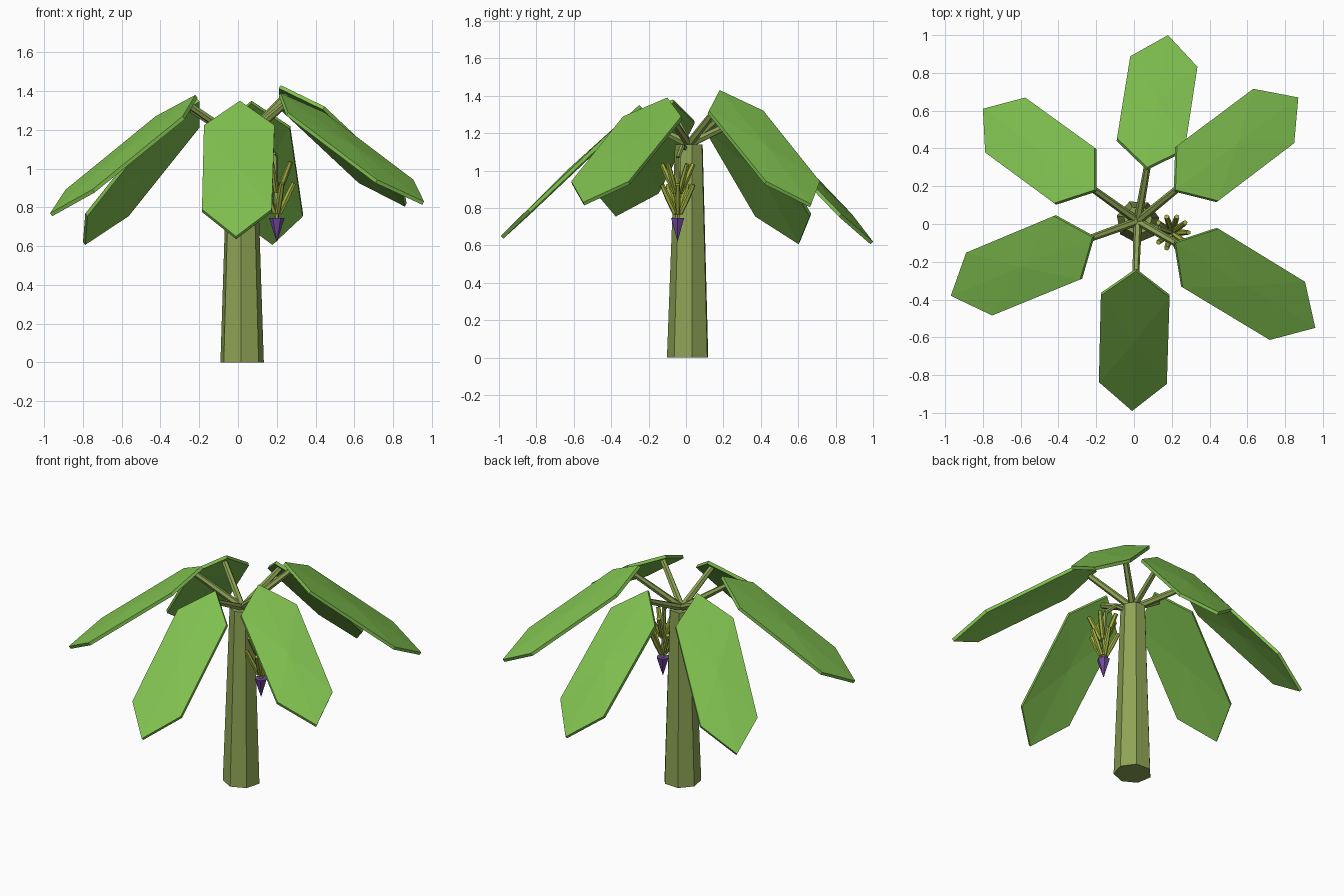
import bpy, bmesh, math
from mathutils import Vector

if "Cube" in bpy.data.objects:
    bpy.data.objects.remove(bpy.data.objects["Cube"])


def material(name, rgb):
    m = bpy.data.materials.new(name)
    m.diffuse_color = (*rgb, 1)
    m.use_nodes = True
    m.node_tree.nodes["Principled BSDF"].inputs["Base Color"].default_value = m.diffuse_color
    return m


LEAF = material("leaf_green", (0.22, 0.54, 0.08))
TRUNK = material("trunk_green", (0.27, 0.37, 0.09))
STEM = material("stem_green", (0.27, 0.37, 0.09))
FRUIT = material("fruit_green", (0.36, 0.44, 0.05))
BUD = material("bud_purple", (0.17, 0.07, 0.36))


def finish(name, bm, mat):
    bmesh.ops.recalc_face_normals(bm, faces=bm.faces)
    me = bpy.data.meshes.new(name)
    bm.to_mesh(me)
    bm.free()
    me.materials.append(mat)
    ob = bpy.data.objects.new(name, me)
    bpy.context.collection.objects.link(ob)
    return ob


def rod(name, a, b, r1, r2, sides, mat, turn=0.0):
    """Tapered faceted rod from a to b."""
    a, b = Vector(a), Vector(b)
    d = (b - a).normalized()
    if abs(d.z) > 0.999:
        u, v = Vector((1, 0, 0)), Vector((0, 1, 0))
    else:
        u = d.cross(Vector((0, 0, 1))).normalized()
        v = d.cross(u)
    bm = bmesh.new()
    rings = []
    for p, r in ((a, r1), (b, r2)):
        angles = [turn + math.tau * i / sides for i in range(sides)]
        rings.append([bm.verts.new(p + r * (u * math.cos(t) + v * math.sin(t))) for t in angles])
    for i in range(sides):
        j = (i + 1) % sides
        bm.faces.new((rings[0][i], rings[0][j], rings[1][j], rings[1][i]))
    for ring in rings:
        bm.faces.new(ring)
    return finish(name, bm, mat)


def leaf(name, base, tip):
    """Hexagonal blade with a slightly raised centre and a thin edge."""
    base, tip = Vector(base), Vector(tip)
    axis = tip - base
    side = Vector((-axis.y, axis.x, 0)).normalized()
    up = axis.cross(side).normalized()
    outline = ((0, 0), (0.18, -0.182), (0.8, -0.18), (1, 0), (0.8, 0.18), (0.18, 0.182))
    bm = bmesh.new()
    layers = []
    for drop in (0, 0.02):
        ring = [bm.verts.new(base + axis * t + side * s - up * drop) for t, s in outline]
        mid = bm.verts.new(base + axis * 0.5 + up * (0.012 - drop))
        for i in range(6):
            bm.faces.new((ring[i], ring[(i + 1) % 6], mid))
        layers.append(ring)
    for i in range(6):
        j = (i + 1) % 6
        bm.faces.new((layers[0][i], layers[0][j], layers[1][j], layers[1][i]))
    finish(name, bm, LEAF)


# trunk
rod("trunk", (0.02, 0.013, 0), (0.02, 0.018, 1.14), 0.115, 0.077, 7, TRUNK, math.radians(10))

# leaves with their stems
crown = Vector((0.02, 0.015, 1.14))
leaves = (
    ((0.22, 0.18, 1.43), (0.87, 0.67, 0.82)),
    ((0.07, 0.30, 1.35), (0.18, 1.00, 0.62)),
    ((-0.21, 0.18, 1.36), (-0.80, 0.61, 0.62)),
    ((-0.22, -0.07, 1.38), (-0.97, -0.38, 0.77)),
    ((0.01, -0.25, 1.35), (-0.01, -0.99, 0.65)),
    ((0.22, -0.10, 1.39), (0.96, -0.55, 0.83)),
)
for n, (base, tip) in enumerate(leaves, 1):
    leaf(f"leaf_{n}", base, tip)
    end = Vector(base) + (Vector(tip) - Vector(base)) * 0.04 - Vector((0, 0, 0.03))
    rod(f"leaf_stem_{n}", crown, end, 0.022, 0.018, 6, STEM)

# fruit stalk, bending out of the crown and hanging down
cx, cy = 0.2, -0.045
path = ((0.03, 0.01, 1.11), (0.13, -0.02, 1.13), (0.19, -0.042, 1.07), (cx, cy, 0.73))
for n in range(3):
    rod(f"fruit_stalk_{n + 1}", path[n], path[n + 1], 0.014, 0.013, 6, STEM)

# two tiers of upturned fruit
for tier, z in enumerate((0.77, 0.88)):
    for i in range(5):
        t = math.radians(36 * tier + 72 * i)
        c, s = math.cos(t), math.sin(t)
        pts = [(cx + r * c, cy + r * s, z + h) for r, h in ((0.015, 0), (0.05, 0.075), (0.088, 0.155))]
        rod(f"fruit_{tier + 1}_{i + 1}_lower", pts[0], pts[1], 0.013, 0.016, 6, FRUIT)
        rod(f"fruit_{tier + 1}_{i + 1}_upper", pts[1], pts[2], 0.016, 0.013, 6, FRUIT)

# flower bud
rod("flower_bud", (cx, cy, 0.745), (cx, cy, 0.625), 0.04, 0.002, 6, BUD)
